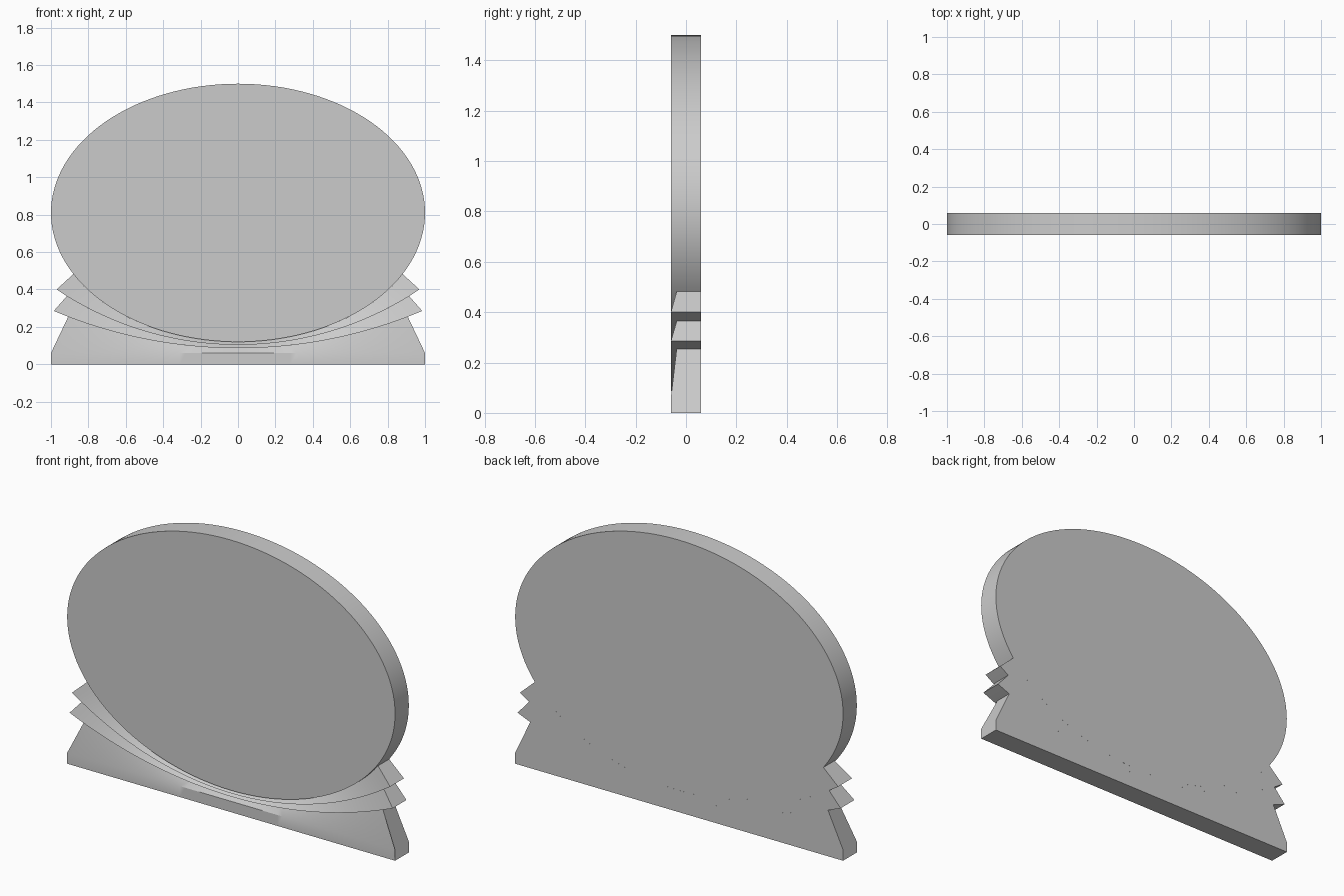
import bpy, bmesh
from math import sin, cos, pi, sqrt

if "Cube" in bpy.data.objects:
    bpy.data.objects.remove(bpy.data.objects["Cube"])

FRONT, BACK, RECESS = -0.06, 0.06, -0.037
N = 64


def finish(bm, name):
    bmesh.ops.recalc_face_normals(bm, faces=bm.faces)
    mesh = bpy.data.meshes.new(name)
    bm.to_mesh(mesh)
    bm.free()
    ob = bpy.data.objects.new(name, mesh)
    bpy.context.collection.objects.link(ob)
    bpy.ops.object.select_all(action='DESELECT')
    ob.select_set(True)
    bpy.context.view_layer.objects.active = ob
    bpy.ops.object.shade_smooth_by_angle(angle=0.5)
    return ob


def arc(half, z_mid, z_tip):
    """Sagging circular arc from tip to tip."""
    d = z_tip - z_mid
    r = (half * half + d * d) / (2 * d)
    return lambda x: z_mid + r - sqrt(r * r - x * x)


def oval(x):
    return 0.81 - 0.69 * sqrt(1 - x * x)


def tier(name, low, low_half, high, high_half, foot=None):
    """Band between two curves; its front leans back towards the top."""
    bm = bmesh.new()
    rings = []
    for i in range(N + 1):
        t = 2 * i / N - 1
        xl, xh = t * low_half, t * high_half
        pts = [(xl, FRONT, low(xl)), (xh, RECESS, high(xh)),
               (xh, BACK, high(xh)), (xl, BACK, low(xl))]
        if foot is not None:
            pts += [(xl, BACK, foot), (xl, FRONT, foot)]
        rings.append([bm.verts.new(p) for p in pts])
    n = len(rings[0])
    for a, b in zip(rings, rings[1:]):
        for k in range(n):
            bm.faces.new((a[k], a[(k + 1) % n], b[(k + 1) % n], b[k]))
    bm.faces.new(rings[0])
    bm.faces.new(rings[-1])
    return finish(bm, name)


# Base and two flared tiers
lower = arc(0.985, 0.086, 0.285)
upper = arc(0.97, 0.104, 0.40)
tier("base", lambda x: 0.06, 1.0, lower, 0.908, foot=0.0)
tier("lower_tier", lower, 0.985, upper, 0.915)
tier("upper_tier", upper, 0.97, oval, 0.88)

# Upright oval plate
bm = bmesh.new()
ring = [bm.verts.new((cos(2 * pi * i / 128), FRONT, 0.81 + 0.69 * sin(2 * pi * i / 128)))
        for i in range(128)]
face = bm.faces.new(ring)
geom = bmesh.ops.extrude_face_region(bm, geom=[face], use_keep_orig=True)["geom"]
bmesh.ops.translate(bm, vec=(0, BACK - FRONT, 0),
                    verts=[g for g in geom if isinstance(g, bmesh.types.BMVert)])
finish(bm, "oval_plate")
